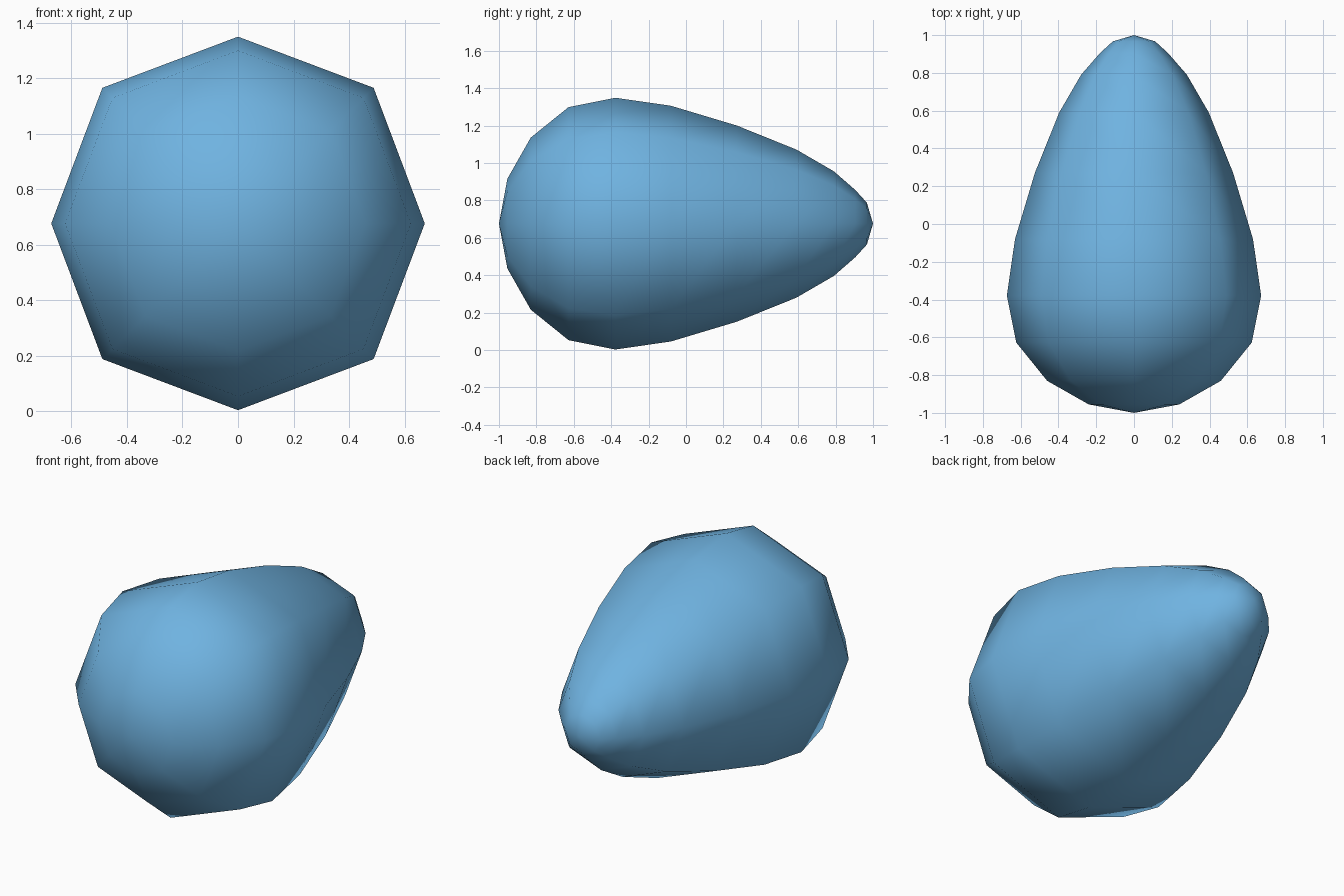
import bpy, bmesh
from math import sin, cos, pi

if "Cube" in bpy.data.objects:
    bpy.data.objects.remove(bpy.data.objects["Cube"])

SIDES = 8
CENTRE_Z = 0.676
DIAGONAL = 1.027  # diagonal corners bulge slightly beyond a true circle

# Egg profile: (y, radius) between the two poles
profile = [(-0.955, 0.24), (-0.83, 0.46), (-0.628, 0.623), (-0.378, 0.673),
           (-0.08, 0.63), (0.27, 0.525), (0.59, 0.396), (0.79, 0.28),
           (0.905, 0.18), (0.967, 0.112)]

bm = bmesh.new()


def ring(y, r):
    verts = []
    for i in range(SIDES):
        a = 2 * pi * i / SIDES
        k = r * (DIAGONAL if i % 2 else 1.0)
        verts.append(bm.verts.new((k * cos(a), y, CENTRE_Z + k * sin(a))))
    return verts


# Rings, side walls and pole fans
rings = [ring(y, r) for y, r in profile]
blunt_pole = bm.verts.new((0, -1, CENTRE_Z))
tip_pole = bm.verts.new((0, 1, CENTRE_Z))
for i in range(SIDES):
    j = (i + 1) % SIDES
    for a, b in zip(rings, rings[1:]):
        bm.faces.new((a[i], a[j], b[j], b[i]))
    bm.faces.new((blunt_pole, rings[0][j], rings[0][i]))
    bm.faces.new((tip_pole, rings[-1][i], rings[-1][j]))
bmesh.ops.recalc_face_normals(bm, faces=bm.faces)
for f in bm.faces:
    f.smooth = True

mesh = bpy.data.meshes.new("egg")
bm.to_mesh(mesh)
bm.free()
egg = bpy.data.objects.new("egg", mesh)
bpy.context.collection.objects.link(egg)

# Blue shell
shell = bpy.data.materials.new("blue_shell")
shell.diffuse_color = (0.16, 0.45, 0.75, 1)
shell.use_nodes = True
shell.node_tree.nodes["Principled BSDF"].inputs["Base Color"].default_value = shell.diffuse_color
mesh.materials.append(shell)
